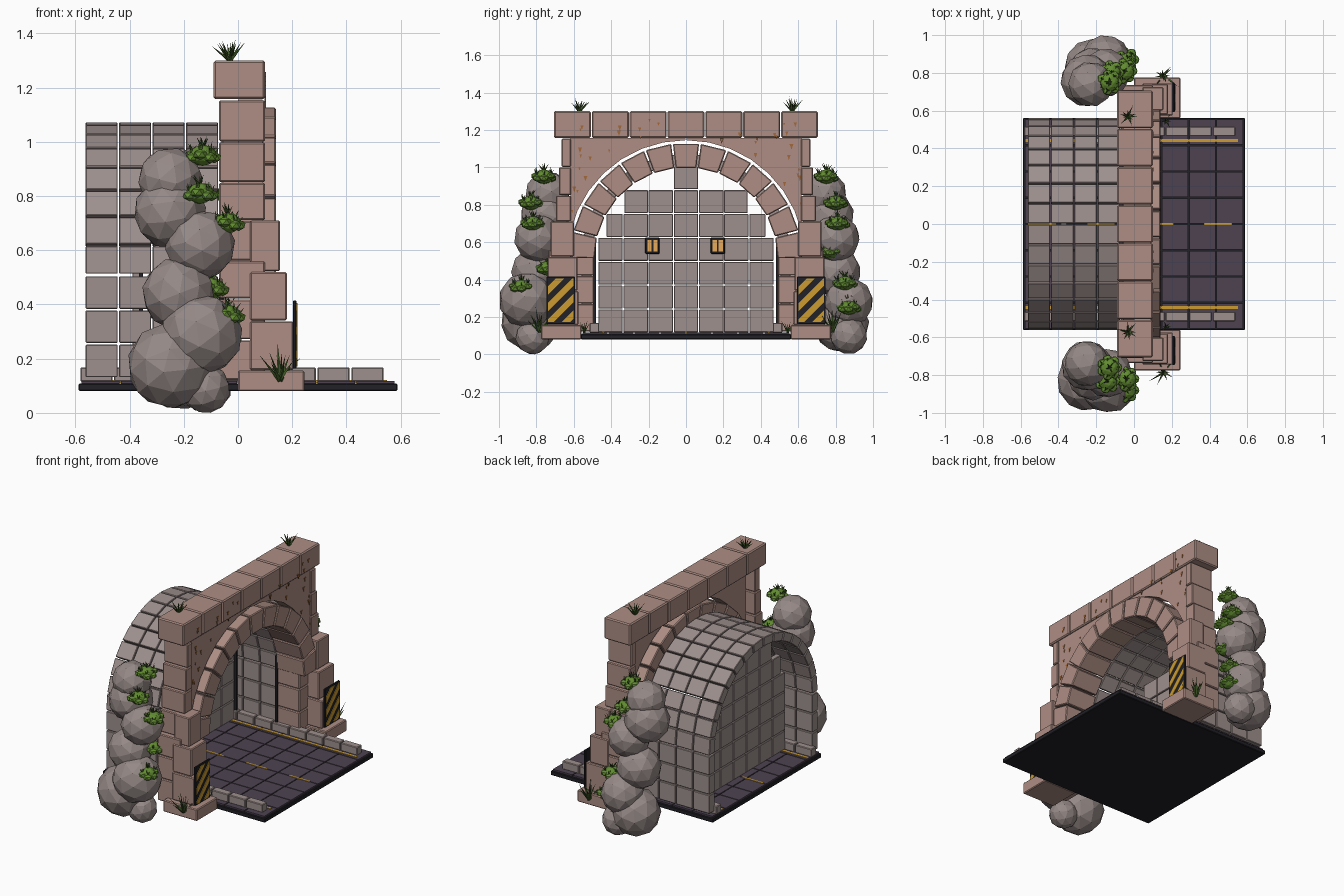
import bpy, bmesh, random
from math import sin, cos, pi, radians, sqrt
from mathutils import Matrix, Vector, Euler

if "Cube" in bpy.data.objects:
    bpy.data.objects.remove(bpy.data.objects["Cube"])

random.seed(4)


def mat(name, r, g, b):
    m = bpy.data.materials.new(name)
    m.diffuse_color = (r, g, b, 1)
    m.use_nodes = True
    m.node_tree.nodes["Principled BSDF"].inputs["Base Color"].default_value = m.diffuse_color
    return m


PINK = mat("pink_stone", .42, .27, .23)
GREY = mat("grey_stone", .34, .28, .27)
ROCK = mat("rock", .30, .25, .24)
ROAD = mat("asphalt", .075, .055, .08)
BLACK = mat("black", .015, .015, .02)
YELLOW = mat("yellow_paint", .6, .33, .03)
LEAF = mat("leaf", .12, .26, .03)
BLADE = mat("grass", .05, .10, .02)
GLOW = mat("window_glow", .8, .4, .1)
RUST = mat("rust", .36, .14, .04)
T = Matrix.Translation


def finish(bm, name, material, bevel=0):
    bmesh.ops.recalc_face_normals(bm, faces=bm.faces)
    me = bpy.data.meshes.new(name)
    bm.to_mesh(me)
    bm.free()
    ob = bpy.data.objects.new(name, me)
    bpy.context.collection.objects.link(ob)
    me.materials.append(material)
    if bevel:
        b = ob.modifiers.new("bevel", 'BEVEL')
        b.width, b.segments = bevel, 1
    return ob


def box(bm, x0, x1, y0, y1, z0, z1):
    c = ((x0 + x1) / 2, (y0 + y1) / 2, (z0 + z1) / 2)
    s = (abs(x1 - x0), abs(y1 - y0), abs(z1 - z0), 1)
    bmesh.ops.create_cube(bm, size=1, matrix=T(c) @ Matrix.Diagonal(s))


def prism(bm, pts, x0, x1):
    """Extrude a (y, z) outline along x."""
    f = bm.faces.new([bm.verts.new((x0, y, z)) for y, z in pts])
    r = bmesh.ops.extrude_face_region(bm, geom=[f])
    vs = [v for v in r["geom"] if isinstance(v, bmesh.types.BMVert)]
    bmesh.ops.translate(bm, vec=(x1 - x0, 0, 0), verts=vs)
    if f not in bm.faces:
        return
    f.normal_update()


CZ = .51   # height of the arch centre


def polar(r, a):
    return (r * cos(a), CZ + r * sin(a))


def arch(bm, n, r0, r1, x0, x1, gap):
    for i in range(n):
        a, b = pi * i / n + gap, pi * (i + 1) / n - gap
        prism(bm, [polar(r0, a), polar(r1, a), polar(r1, b), polar(r0, b)], x0, x1)


def spikes(bm, base, n, length, width, lean):
    for i in range(n):
        d = length * random.uniform(.65, 1)
        rot = Matrix.Rotation(2 * pi * i / n + random.uniform(-.3, .3), 4, 'Z') @ \
            Matrix.Rotation(random.uniform(.15, lean), 4, 'Y')
        bmesh.ops.create_cone(bm, segments=3, radius1=width, radius2=0, depth=d, cap_ends=True,
                              matrix=T(base) @ rot @ T((0, 0, d / 2)))


# road slab, tiles and painted lines
bm = bmesh.new()
box(bm, -.588, .588, -.562, .562, .08, .108)
finish(bm, "road_slab", BLACK, .004)
bm = bmesh.new()
for i in range(8):
    for j in range(8):
        x, y = -.58 + i * .145, -.556 + j * .139
        box(bm, x + .003, x + .142, y + .003, y + .136, .10, .118)
finish(bm, "road_tiles", ROAD)
bm = bmesh.new()
for s in (-1, 1):
    box(bm, -.575, .55, s * .435, s * .45, .11, .121)
for x in (-.56, -.25, .06, .37):
    box(bm, x, x + .15, -.006, .006, .11, .121)
finish(bm, "road_lines", YELLOW)

# curbs
bm = bmesh.new()
for s in (-1, 1):
    for i in range(9):
        x = -.585 + i * .125
        box(bm, x + .003, x + .122, s * .465, s * .515, .115, .168)
finish(bm, "curb_blocks", GREY, .004)

# tunnel barrel: four rings of wall and vault stones
bm = bmesh.new()
for k in range(4):
    x0 = -.562 + k * .1235
    x1 = x0 + .118
    arch(bm, 16, .505, .562, x0, x1, .007)
    for s in (-1, 1):
        for j in range(3):
            z = .132 + j * .126
            box(bm, x0, x1, s * .505, s * .56, z, z + .12)
finish(bm, "tunnel_barrel", GREY, .003)

# inner end wall, stepped to fit the vault
bm = bmesh.new()
for j, half in enumerate((.48, .48, .48, .48, .425, .33, .067)):
    z = .118 + j * .1275
    for i in range(-3, 4):
        y0, y1 = max(i * .1345 - .065, -half), min(i * .1345 + .065, half)
        if y1 - y0 > .02:
            box(bm, -.39, -.355, y0, y1, z, z + .122)
finish(bm, "end_wall", GREY, .003)
bm = bmesh.new()
for s in (-1, 1):
    for x in (-.365, -.07):
        box(bm, x, x + .015, s * .482, s * .496, .12, .6)
finish(bm, "dark_wall_strips", BLACK)

# lit windows on the end wall
frame, pane = bmesh.new(), bmesh.new()
for y in (-.18, .17):
    box(frame, -.356, -.335, y - .038, y + .038, .537, .625)
    for s in (-1, 1):
        box(pane, -.34, -.33, y + s * .005, y + s * .027, .55, .612)
finish(frame, "window_frames", BLACK, .004)
finish(pane, "window_panes", GLOW)

# portal jambs, buttresses and plinths
bm = bmesh.new()
rows = [.12, .27, .42, .56, .71, .85, 1.0, 1.155]
for s in (-1, 1):
    for j in range(7):
        outer = (.735, .735, .735, .71, .695, .68, .665)[j]
        inner = .492 if j < 3 else (.6 if j == 3 else .615)
        box(bm, -.07, .10, s * inner, s * outer, rows[j] + .002, rows[j + 1] - .002)
    box(bm, 0, .245, s * .56, s * .775, .08, .156)
    for x1, y0, y1, z0, z1 in ((.205, .575, .745, .158, .338), (.18, .58, .74, .341, .52),
                               (.155, .6, .725, .523, .71)):
        box(bm, .045, x1, s * y0, s * y1, z0, z1)
finish(bm, "portal_jambs", PINK, .005)

# arch ring and spandrels
bm = bmesh.new()
arch(bm, 13, .49, .62, -.06, .14, .008)
finish(bm, "arch_ring", PINK, .005)
bm = bmesh.new()
for s in (-1, 1):
    arc = [polar(.635, radians(a)) for a in (13, 24, 35, 46, 57, 68, 79, 89.8)]
    prism(bm, [(s * y, z) for y, z in arc + [(.002, 1.156), (.619, 1.156)]], 0, .09)
finish(bm, "spandrels", PINK)

# cornice
bm = bmesh.new()
for i in range(7):
    y = -.708 + i * .2023
    box(bm, -.09, .10, y + .002, y + .2, 1.158, 1.30)
finish(bm, "cornice_blocks", PINK, .007)

# rust chips scattered on the portal face
bm = bmesh.new()
count = 0
while count < 34:
    y, z = random.uniform(-.62, .62), random.uniform(.75, 1.26)
    if sqrt(y * y + (z - CZ) ** 2) < .66:
        continue
    w, x = random.uniform(.005, .011), (.1 if z > 1.15 else .09)
    prism(bm, [(y - w, z), (y + w, z), (y, z - w * 2.8)], x - .002, x + .003)
    count += 1
finish(bm, "rust_chips", RUST)

# hazard boards with diagonal stripes
for yc in (-.67, .67):
    bm = bmesh.new()
    box(bm, .203, .216, yc - .077, yc + .077, .163, .415)
    finish(bm, "hazard_board", BLACK, .003)
    for k in range(5):
        bm = bmesh.new()
        box(bm, .21, .219, yc - .068, yc + .068, .172, .406)
        c = .145 + k * .088
        for off, sign in ((-.022, -1), (.022, 1)):
            bmesh.ops.bisect_plane(bm, geom=bm.verts[:] + bm.edges[:] + bm.faces[:],
                                   plane_co=(0, yc, c + off), plane_no=(0, -sign, sign),
                                   clear_outer=True)
        bmesh.ops.holes_fill(bm, edges=bm.edges[:])
        if len(bm.faces):
            finish(bm, "hazard_stripe", YELLOW)
        else:
            bm.free()

# boulder piles (x, |y|, z, radius) and leafy bushes (x, |y|, z)
rocks = {-1: [(-.25, .83, .175, .16), (-.12, .82, .09, .092), (-.135, .85, .29, .152),
              (-.22, .80, .44, .135), (-.14, .79, .62, .13), (-.25, .75, .74, .135),
              (-.25, .74, .86, .12)],
         1: [(-.22, .83, .16, .15), (-.12, .87, .10, .1), (-.15, .87, .28, .132),
             (-.22, .80, .44, .135), (-.15, .80, .62, .13), (-.25, .76, .74, .14),
             (-.23, .74, .86, .12)]}
bushes = {-1: [(-.13, .76, .95), (-.14, .83, .81), (-.04, .82, .70), (-.10, .74, .46), (-.04, .88, .36)],
          1: [(-.13, .75, .95), (-.12, .80, .81), (-.05, .81, .70), (-.09, .77, .55),
              (-.06, .85, .38), (-.04, .87, .25)]}
for s in (-1, 1):
    bm = bmesh.new()
    for x, y, z, r in rocks[s]:
        rot = Euler([random.uniform(0, 3) for _ in range(3)]).to_matrix().to_4x4()
        bmesh.ops.create_icosphere(bm, subdivisions=2, radius=r, matrix=T((x, s * y, z)) @ rot)
    for v in bm.verts:
        v.co.y = max(-1, min(1, v.co.y))
        v.co.z = max(0, v.co.z)
    finish(bm, "boulder_pile", ROCK)
    leaf, blade = bmesh.new(), bmesh.new()
    for x, y, z in bushes[s]:
        flat = Matrix.Diagonal((1, 1, .75, 1))
        bmesh.ops.create_icosphere(leaf, subdivisions=2, radius=.052, matrix=T((x, s * y, z)) @ flat)
        for i in range(7):
            a = 2 * pi * i / 7
            p = (x + .043 * cos(a), s * y + .043 * sin(a), z - .008 + .012 * (i % 2))
            bmesh.ops.create_icosphere(leaf, subdivisions=1, radius=.028, matrix=T(p) @ flat)
            spikes(blade, (p[0], p[1], p[2] + .012), 3, .04, .006, .7)
        spikes(blade, (x, s * y, z + .03), 7, .05, .007, .8)
    finish(leaf, "bush_leaves", LEAF)
    finish(blade, "bush_spikes", BLADE)

    # grass tufts on the cornice and around the plinth
    bm = bmesh.new()
    spikes(bm, (-.03, s * .57, 1.298), 11, .095, .008, .9)
    spikes(bm, (.155, s * .785, .12), 11, .14, .009, .9)
    spikes(bm, (.17, s * .545, .118), 6, .075, .006, .7)
    finish(bm, "grass_tufts", BLADE)
